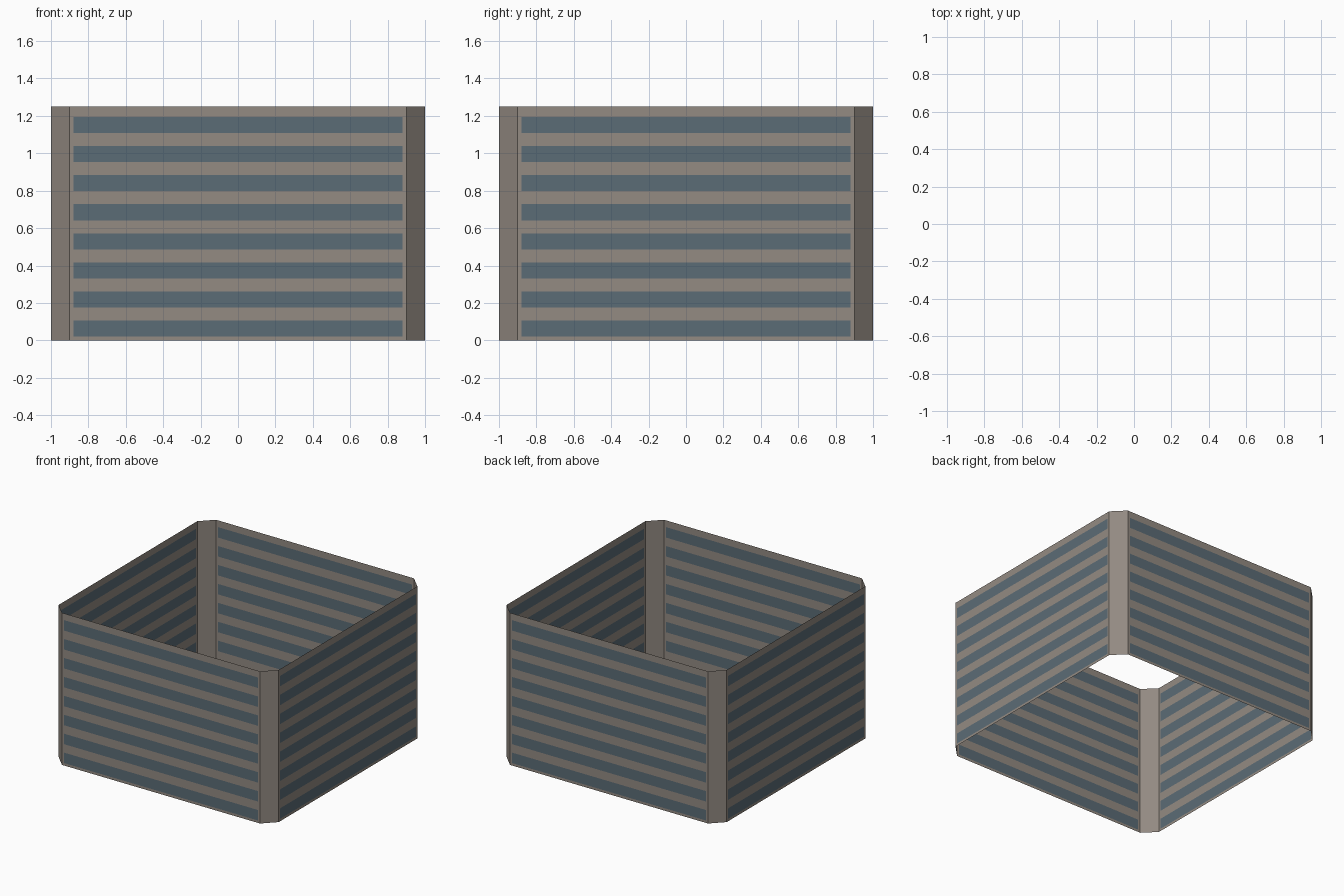
import bpy
import bmesh
import math
from mathutils import Matrix, Vector

if "Cube" in bpy.data.objects:
    bpy.data.objects.remove(bpy.data.objects["Cube"])

HEIGHT = 1.25      # wall height
HALF = 1.0         # half width of the building shell
FLAT = 0.90        # half width of each flat wall, the rest is the chamfer
WIN = 0.88         # half width of the window bands
FLOORS = 8
SILL, BAND, PITCH = 0.02, 0.086, 0.1555


def material(name, rgb):
    m = bpy.data.materials.new(name)
    m.diffuse_color = (*rgb, 1.0)
    m.use_nodes = True
    m.node_tree.nodes["Principled BSDF"].inputs["Base Color"].default_value = m.diffuse_color
    return m


concrete = material("warm grey concrete", (0.292, 0.256, 0.223))
glass = material("blue grey glass", (0.105, 0.150, 0.180))


def make_sheet(name, turn, origin, across, xs, zs, is_glass):
    """Open upright sheet divided into cells, glass cells chosen by a rule."""
    bm = bmesh.new()
    rot = Matrix.Rotation(turn, 3, 'Z')
    grid = [[bm.verts.new(rot @ (Vector(origin) + Vector(across) * x + Vector((0, 0, z))))
             for x in xs] for z in zs]
    for j in range(len(zs) - 1):
        for i in range(len(xs) - 1):
            f = bm.faces.new((grid[j][i], grid[j][i + 1], grid[j + 1][i + 1], grid[j + 1][i]))
            f.material_index = 1 if is_glass(i, j) else 0
    mesh = bpy.data.meshes.new(name)
    bm.to_mesh(mesh)
    bm.free()
    mesh.materials.append(concrete)
    mesh.materials.append(glass)
    obj = bpy.data.objects.new(name, mesh)
    bpy.context.collection.objects.link(obj)
    return obj


# Heights where concrete and window bands meet
levels = [0.0]
for n in range(FLOORS):
    levels += [SILL + n * PITCH, SILL + n * PITCH + BAND]
levels.append(HEIGHT)

for k, side in enumerate(("front", "right", "back", "left")):
    turn = k * math.pi / 2
    # Flat wall with eight window bands
    make_sheet(side + "_wall", turn, (0, -HALF, 0), (1, 0, 0),
               (-FLAT, -WIN, WIN, FLAT), levels,
               lambda i, j: i == 1 and j % 2 == 1)
    # Plain chamfered corner to the right of this wall
    make_sheet(side + "_corner", turn, (FLAT, -HALF, 0), (HALF - FLAT, HALF - FLAT, 0),
               (0, 1), (0, HEIGHT), lambda i, j: False)
